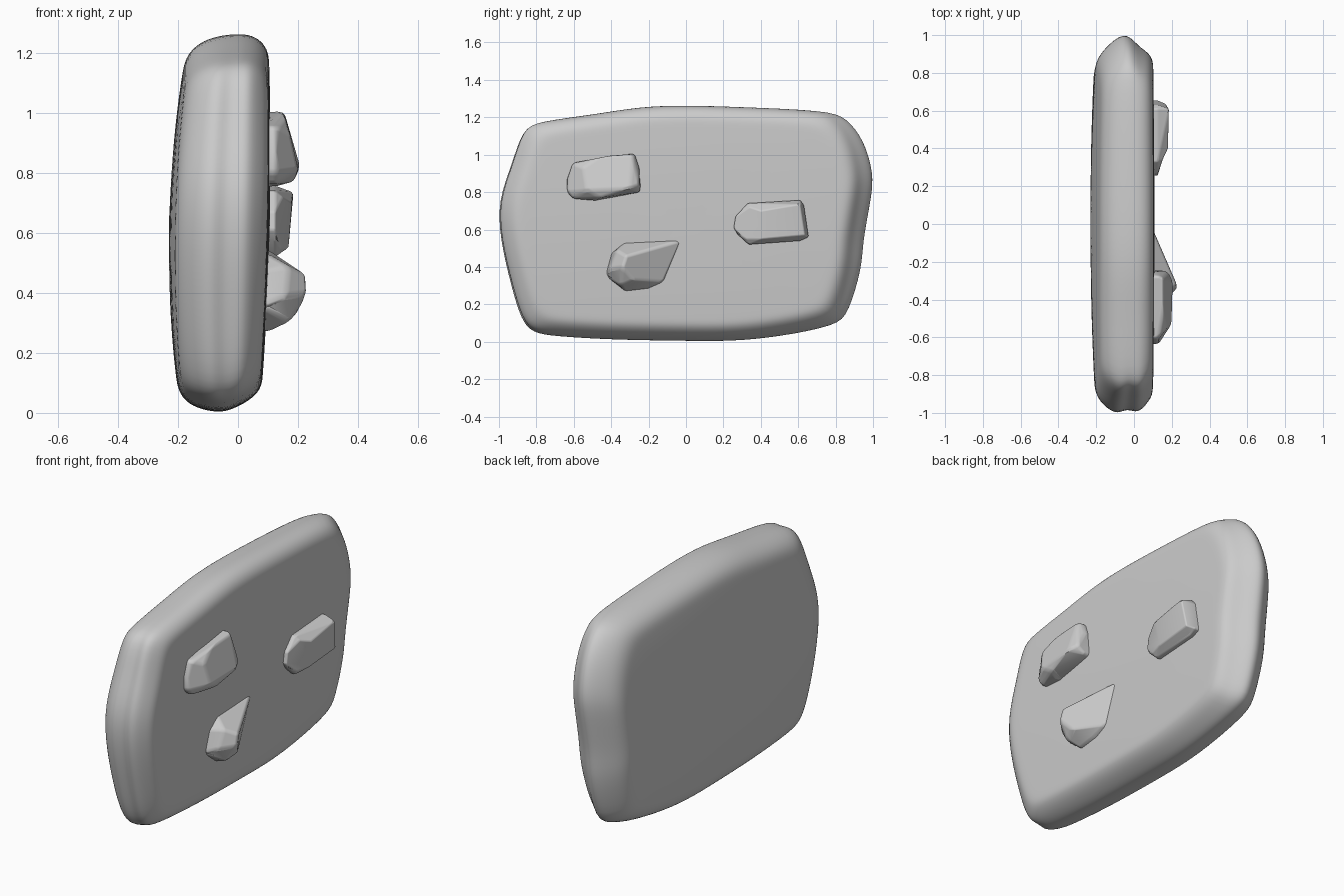
import bpy, bmesh, math

if "Cube" in bpy.data.objects:
    bpy.data.objects.remove(bpy.data.objects["Cube"])


def finish(name, bm):
    bmesh.ops.recalc_face_normals(bm, faces=bm.faces)
    for f in bm.faces:
        f.smooth = True
    me = bpy.data.meshes.new(name)
    bm.to_mesh(me)
    bm.free()
    ob = bpy.data.objects.new(name, me)
    bpy.context.collection.objects.link(ob)
    return ob


# Slab outline seen from the right (y, z)
OUT = [(-.83, .045), (-.72, .028), (-.4, .008), (0, .003), (.25, 0), (.5, .025), (.81, .085),
       (.87, .15), (.945, .40), (.945, .53), (.995, .78), (1.005, .9), (.955, 1.08), (.86, 1.2),
       (.76, 1.237), (.3, 1.255), (0, 1.265), (-.25, 1.258), (-.5, 1.215), (-.8, 1.178),
       (-.885, 1.14), (-.94, .95), (-1.015, .76), (-1.005, .55), (-.945, .3), (-.89, .11)]
CZ = .63


def front_x(y, z):
    return .109 - .05 * (.85 - z) ** 2 - .01 * y * y


def back_x(y, z):
    return -.233 + .03 * y * y + .14 * (z - .55) ** 2


# Rings from front to back: depth fraction, then insets at +y end, -y end, top, bottom
RINGS = [(0, .55, .55, .35, .35), (0, .3, .3, .2, .2), (0, .19, .16, .11, .13),
         (0, .13, .10, .06, .085), (.09, .09, .06, .02, .05), (.25, .06, .002, 0, .022),
         (.45, -.005, .032, 0, 0), (.62, .005, 0, .006, .003), (.8, .05, .03, .02, .015),
         (.94, .1, .075, .05, .04), (1, .15, .125, .09, .08), (1, .2, .18, .14, .13),
         (1, .3, .3, .2, .2), (1, .55, .55, .35, .35)]
bm = bmesh.new()
loops = []
for t, e_pos, e_neg, top, bottom in RINGS:
    loop = []
    for y, z in OUT:
        yy = y * (1 - (e_pos if y > 0 else e_neg))
        zz = CZ + (z - CZ) * (1 - (top if z > CZ else bottom) / CZ)
        loop.append(bm.verts.new((front_x(yy, zz) * (1 - t) + back_x(yy, zz) * t, yy, zz)))
    loops.append(loop)
n = len(OUT)
for a, b in zip(loops, loops[1:]):
    for i in range(n):
        bm.faces.new((a[i], a[(i + 1) % n], b[(i + 1) % n], b[i]))
for loop, fx in ((loops[0], front_x), (loops[-1], back_x)):
    c = bm.verts.new((fx(0, CZ), 0, CZ))
    for i in range(n):
        bm.faces.new((loop[i], loop[(i + 1) % n], c))
slab = finish("stone_slab", bm)
sub = slab.modifiers.new("round", 'SUBSURF')
sub.levels = sub.render_levels = 2


# Faceted pebbles set in the front face: base outline (y, z) at a rim height, plus crown points
def pebble(name, outline, rim, crown):
    bm = bmesh.new()
    for y, z in outline:
        bm.verts.new((.06, y, z))
        bm.verts.new((rim, y, z))
    for p in crown:
        bm.verts.new(p)
    res = bmesh.ops.convex_hull(bm, input=bm.verts)
    junk = {v for v in res["geom_interior"] + res["geom_unused"]
            if isinstance(v, bmesh.types.BMVert)}
    bmesh.ops.delete(bm, geom=list(junk), context='VERTS')
    bmesh.ops.dissolve_limit(bm, angle_limit=math.radians(12), verts=bm.verts, edges=bm.edges)
    ob = finish(name, bm)
    bev = ob.modifiers.new("worn_edges", 'BEVEL')
    bev.width = .018
    bev.segments = 3
    bev.limit_method = 'ANGLE'
    bev.angle_limit = math.radians(20)
    bev.harden_normals = True


pebble("upper_pebble",
       [(-.635, .80), (-.635, .87), (-.605, .955), (-.42, 1.0), (-.275, 1.005), (-.25, .93),
        (-.24, .84), (-.245, .80), (-.48, .755), (-.605, .765)], .13,
       [(.15, -.61, .80), (.2, -.53, .81), (.175, -.55, .93), (.155, -.46, .99),
        (.155, -.285, 1.0), (.18, -.25, .84), (.208, -.3, .82), (.185, -.46, .77)])
pebble("side_pebble",
       [(.255, .61), (.265, .67), (.33, .74), (.5, .752), (.61, .757), (.63, .73),
        (.655, .56), (.61, .54), (.42, .515), (.335, .52), (.275, .575)], .125,
       [(.18, .40, .70), (.185, .61, .735), (.17, .635, .57), (.168, .41, .55),
        (.15, .34, .72), (.145, .32, .55)])
pebble("lower_pebble",
       [(-.425, .37), (-.395, .48), (-.33, .53), (-.22, .55), (-.02, .545), (-.05, .45),
        (-.12, .32), (-.2, .285), (-.33, .27), (-.415, .34)], .1,
       [(.232, -.34, .40), (.228, -.32, .46), (.16, -.41, .39), (.17, -.37, .49),
        (.195, -.28, .33), (.17, -.35, .30), (.205, -.27, .48)])
